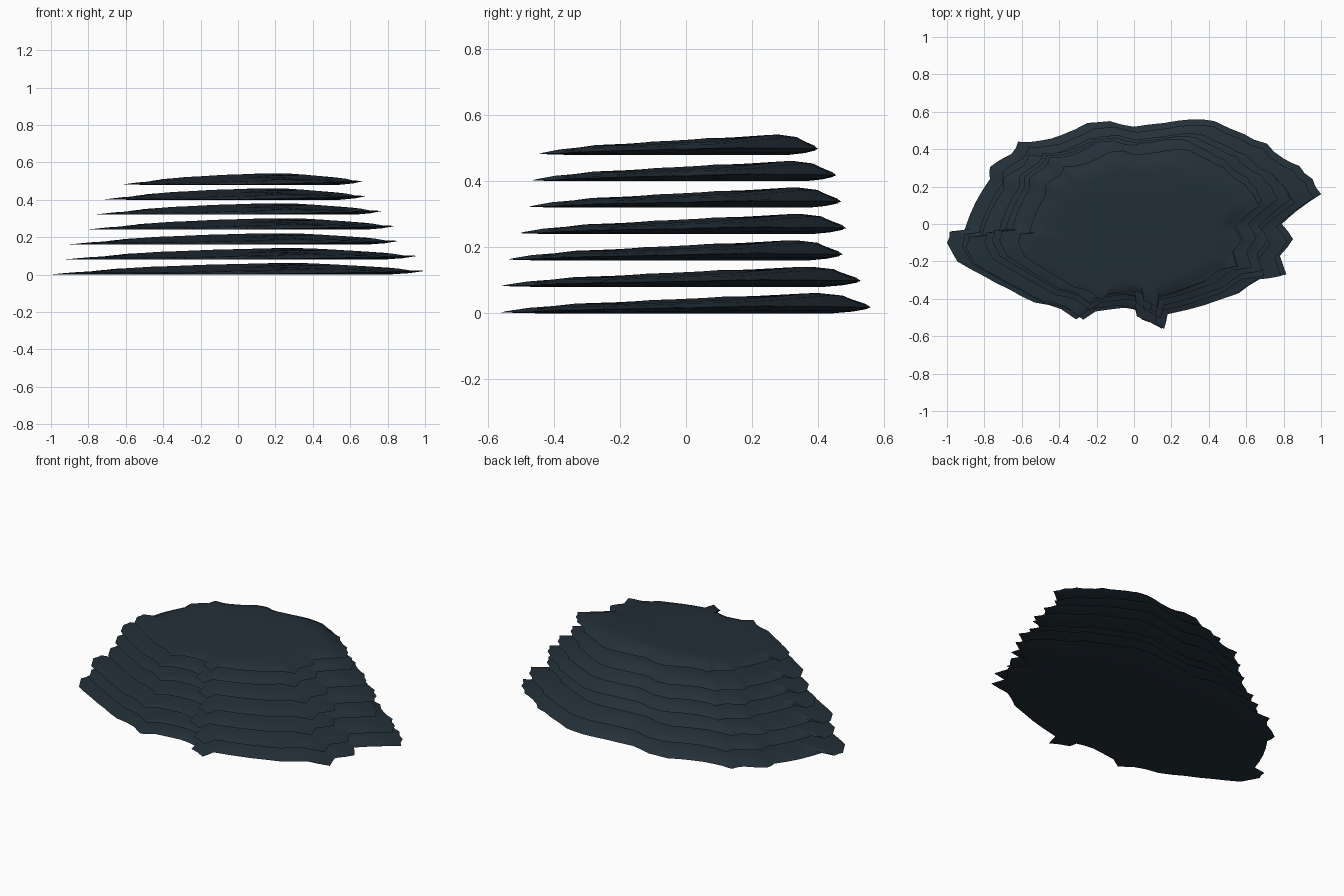
import bpy, bmesh, math, random

if "Cube" in bpy.data.objects:
    bpy.data.objects.remove(bpy.data.objects["Cube"])

# Dark slate colour shared by every slab
slate = bpy.data.materials.new("dark slate")
slate.diffuse_color = (0.017, 0.029, 0.040, 1)
slate.use_nodes = True
slate.node_tree.nodes["Principled BSDF"].inputs["Base Color"].default_value = slate.diffuse_color

# Ragged outline of the largest slab, seen from above
OUTLINE = [(1, .16), (.955, .24), (.885, .31), (.80, .35), (.71, .43), (.59, .48),
           (.43, .55), (.31, .56), (.16, .54), (0, .52), (-.13, .55), (-.25, .54),
           (-.39, .475), (-.505, .445), (-.62, .44), (-.655, .375), (-.77, .305),
           (-.77, .24), (-.85, .11), (-.905, -.03), (-.985, -.04), (-1, -.1),
           (-.945, -.2), (-.8, -.28), (-.665, -.35), (-.53, -.42), (-.39, -.455),
           (-.31, -.51), (-.24, -.465), (-.08, -.445), (.03, -.465), (.04, -.51),
           (.15, -.56), (.17, -.48), (.38, -.43), (.56, -.37), (.68, -.29),
           (.815, -.27), (.78, -.17), (.85, -.08), (.79, 0), (.87, .07)]


def ragged(points, rng):
    """Split every outline edge in two with a small chip."""
    out = []
    for (x, y), (u, v) in zip(points, points[1:] + points[:1]):
        k = 1 + rng.uniform(-.012, .008)
        out += [(x, y), ((x + u) / 2 * k, (y + v) / 2 * k)]
    return out


def top_height(x, y):
    """Gently tilted top, highest to the back right."""
    return max(.012, min(.061, .038 + .047 * y + .024 * x - .05 * max(0, x - .3)))


def tip_height(x, y):
    return max(.002, .008 + .010 * x + .012 * y)


def make_slab(name, sx, sy, cx, cy, z0):
    rng = random.Random(4)
    edge = ragged(OUTLINE, rng)
    n = len(edge)
    bm = bmesh.new()

    def ring(scale, blend, height, jitter=0.0):
        verts = []
        for x, y in edge:
            # inner rings drift from the ragged outline towards an ellipse
            a = math.atan2(y / .5, x / .88)
            k = scale * (1 + rng.uniform(-jitter, jitter))
            px = k * (x * (1 - blend) + .88 * math.cos(a) * blend)
            py = k * (y * (1 - blend) + .48 * math.sin(a) * blend)
            verts.append(bm.verts.new((px * sx + cx, py * sy + cy, z0 + height(px, py))))
        return verts

    rings = [
        ring(.45, .8, lambda x, y: 0),
        ring(.84, .3, lambda x, y: 0),
        ring(.93, .1, lambda x, y: tip_height(x, y) * .4),
        ring(1.0, 0, tip_height),                                       # thin ragged tip
        ring(.965, 0, lambda x, y: tip_height(x, y) * .55 + top_height(x, y) * .3, .012),
        ring(.945, .1, lambda x, y: max(tip_height(x, y), top_height(x, y) * .6), .012),
        ring(.88, .2, lambda x, y: top_height(x, y) * .88),
        ring(.78, .4, top_height),
        ring(.4, .8, top_height),
    ]
    for a, b in zip(rings, rings[1:]):
        for i in range(n):
            j = (i + 1) % n
            bm.faces.new((a[i], a[j], b[j], b[i]))
    low = bm.verts.new((cx, cy, z0))
    high = bm.verts.new((cx, cy, z0 + top_height(0, 0)))
    for i in range(n):
        j = (i + 1) % n
        bm.faces.new((low, rings[0][j], rings[0][i]))
        bm.faces.new((high, rings[-1][i], rings[-1][j]))
    bmesh.ops.recalc_face_normals(bm, faces=bm.faces)
    mesh = bpy.data.meshes.new(name)
    bm.to_mesh(mesh)
    bm.free()
    mesh.materials.append(slate)
    obj = bpy.data.objects.new(name, mesh)
    bpy.context.collection.objects.link(obj)
    bpy.ops.object.select_all(action='DESELECT')
    obj.select_set(True)
    bpy.context.view_layer.objects.active = obj
    bpy.ops.object.shade_smooth_by_angle(angle=math.radians(35))


# Stack of slabs: extents left, right, front, back
EXTENTS = [(-1, 1, -.56, .56), (-.92, .96, -.56, .53), (-.90, .86, -.54, .475),
           (-.80, .84, -.505, .485), (-.76, .77, -.475, .47),
           (-.72, .685, -.465, .455), (-.62, .67, -.445, .40)]
for i, (l, r, f, b) in enumerate(EXTENTS):
    make_slab(f"slate_slab_{i + 1}", (r - l) / 2, (b - f) / 1.12,
              (l + r) / 2, (f + b) / 2, i * .08)
